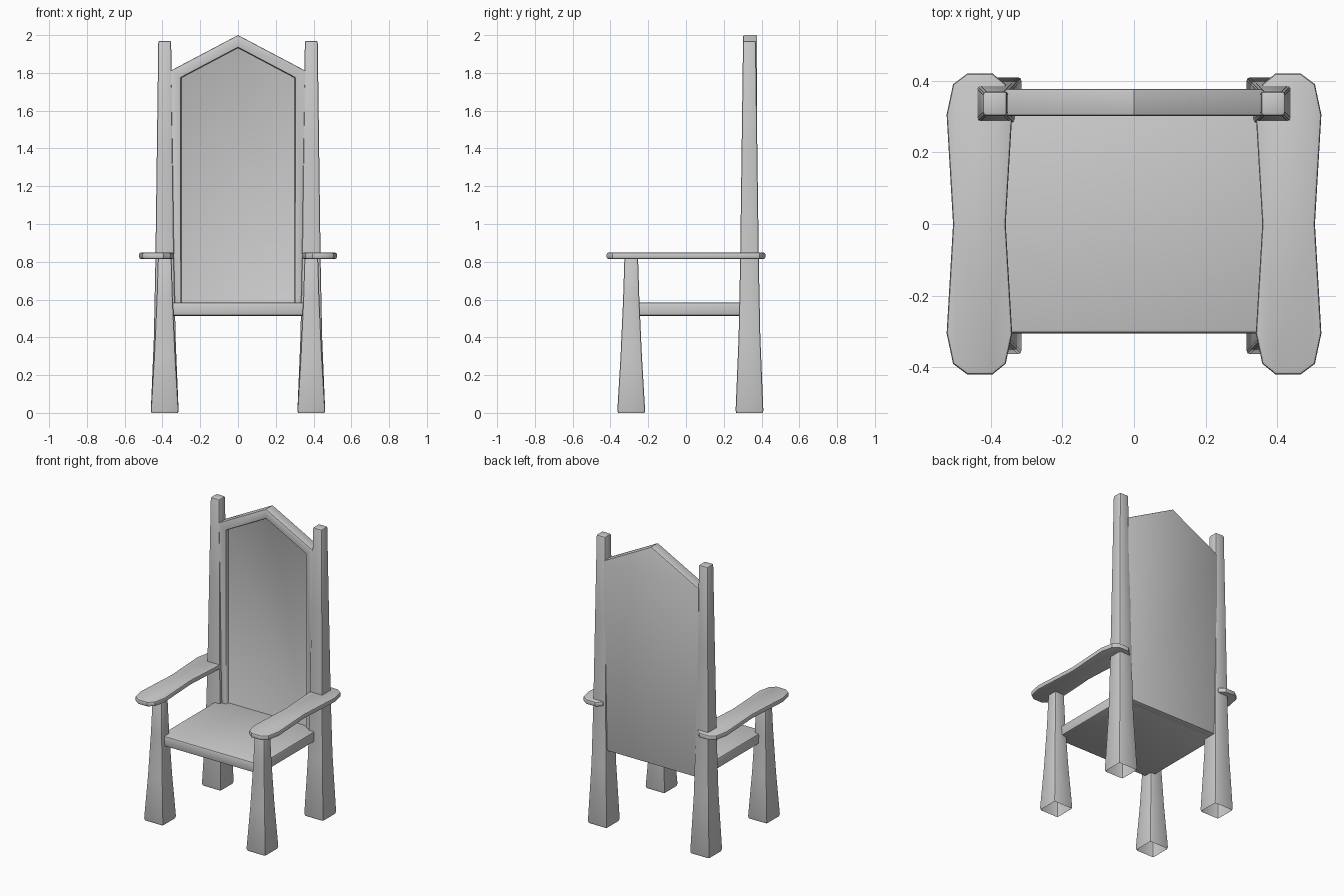
import bpy, bmesh
from math import radians

if "Cube" in bpy.data.objects:
    bpy.data.objects.remove(bpy.data.objects["Cube"])


def finish(bm, name, bevel, mirror=False, limit=60):
    """Bevel the sharp edges, make the object, shade it and mirror it."""
    bmesh.ops.recalc_face_normals(bm, faces=bm.faces)
    edges = [e for e in bm.edges
             if len(e.link_faces) == 2 and e.calc_face_angle() > radians(limit)]
    bmesh.ops.bevel(bm, geom=edges, offset=bevel, segments=2, profile=0.5,
                    affect='EDGES', clamp_overlap=True)
    mesh = bpy.data.meshes.new(name)
    bm.to_mesh(mesh)
    bm.free()
    ob = bpy.data.objects.new(name, mesh)
    bpy.context.collection.objects.link(ob)
    bpy.ops.object.select_all(action='DESELECT')
    ob.select_set(True)
    bpy.context.view_layer.objects.active = ob
    bpy.ops.object.shade_smooth_by_angle(angle=radians(35))
    if mirror:
        ob.modifiers.new("mirror", 'MIRROR')
    return ob


def prism(points, vector):
    """Extrude a closed outline along a vector; also return the first cap."""
    bm = bmesh.new()
    cap = bm.faces.new([bm.verts.new(p) for p in points])
    new = bmesh.ops.extrude_face_region(bm, geom=[cap], use_keep_orig=True)
    moved = [v for v in new["geom"] if isinstance(v, bmesh.types.BMVert)]
    bmesh.ops.translate(bm, vec=vector, verts=moved)
    return bm, cap


def leg(name, x, y, profile):
    """Square tapered post from (height, width) pairs, open underneath."""
    bm = bmesh.new()
    rings = []
    for z, w in profile:
        h = w / 2
        rings.append([bm.verts.new((x + sx * h, y + sy * h, z))
                      for sx, sy in ((-1, -1), (1, -1), (1, 1), (-1, 1))])
    for a, b in zip(rings, rings[1:]):
        for i in range(4):
            j = (i + 1) % 4
            bm.faces.new((a[i], a[j], b[j], b[i]))
    bm.faces.new(rings[-1])
    return finish(bm, name, 0.009, mirror=True)


# Legs; the back pair continue up as the posts of the backrest
leg("back_post", -0.388, 0.336,
    [(0, 0.14), (0.012, 0.147), (0.4, 0.115), (0.8, 0.099), (1.4, 0.083), (1.97, 0.068)])
leg("front_leg", -0.388, -0.29,
    [(0, 0.14), (0.012, 0.147), (0.3, 0.113), (0.6, 0.086), (0.825, 0.072)])

# Seat slab
seat, _ = prism([(-0.38, -0.305, 0.514), (0.38, -0.305, 0.514),
                 (0.38, 0.34, 0.514), (-0.38, 0.34, 0.514)], (0, 0, 0.07))
finish(seat, "seat", 0.01)

# Gabled backrest with a recessed front panel
back, front = prism([(-0.36, 0.302, 0.514), (0.36, 0.302, 0.514), (0.36, 0.302, 1.81),
                     (0, 0.302, 2.0), (-0.36, 0.302, 1.81)], (0, 0.075, 0))
bmesh.ops.recalc_face_normals(back, faces=back.faces)
bmesh.ops.inset_region(back, faces=[front], thickness=0.058, use_even_offset=True)
hole = bmesh.ops.extrude_face_region(back, geom=[front])
bmesh.ops.translate(back, vec=(0, 0.025, 0),
                    verts=[v for v in hole["geom"] if isinstance(v, bmesh.types.BMVert)])
if front.is_valid:
    back.faces.remove(front)
finish(back, "backrest", 0.006)

# Armrests, wide at both ends and waisted in the middle
half = [(-0.505, 0), (-0.523, 0.305), (-0.505, 0.39), (-0.465, 0.42),
        (-0.395, 0.42), (-0.358, 0.39), (-0.34, 0.305), (-0.358, 0)]
outline = half + [(x, -y) for x, y in half[-2:0:-1]]
arm, _ = prism([(x, y, 0.816) for x, y in outline], (0, 0, 0.032))
finish(arm, "armrest", 0.008, mirror=True)
